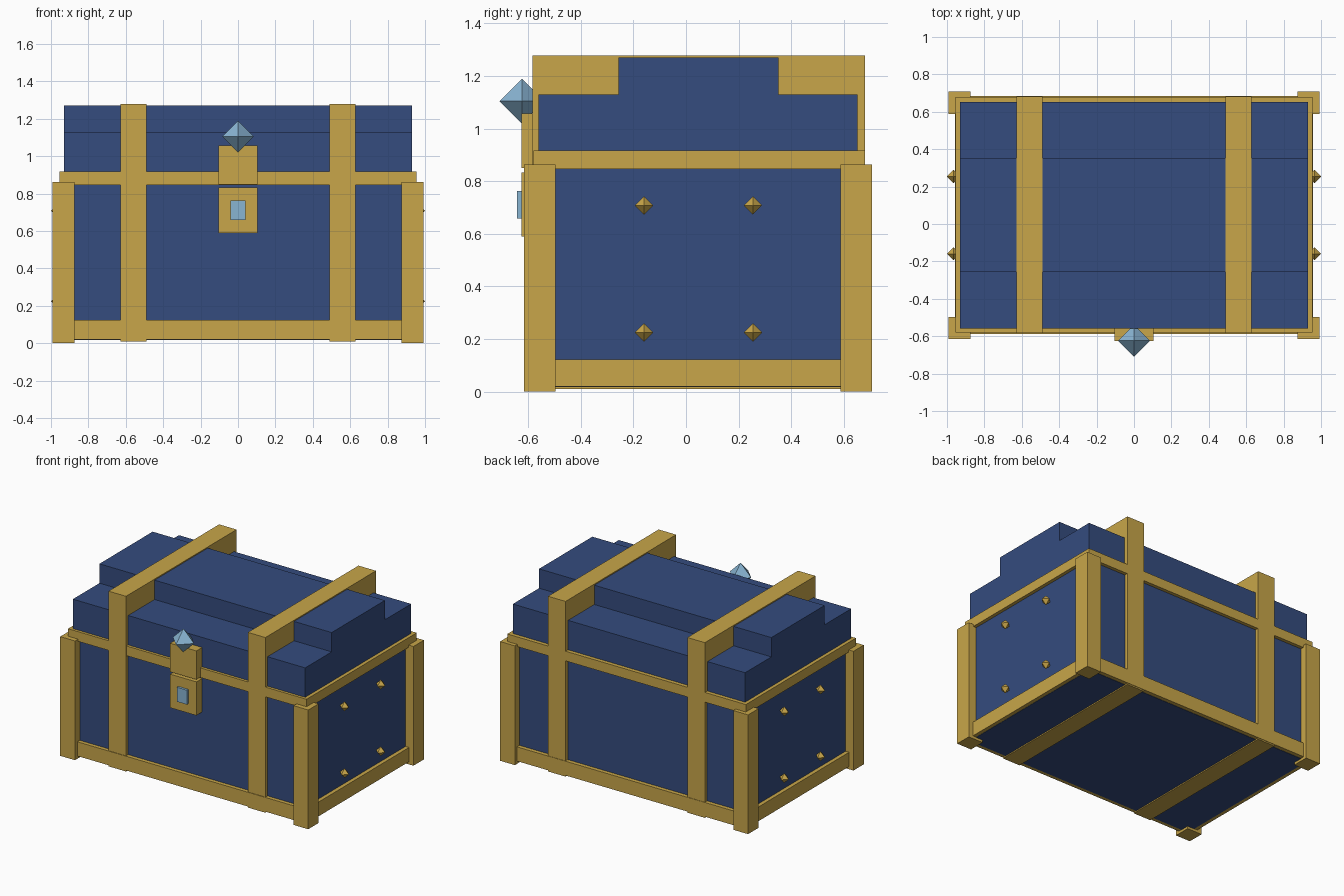
import bpy
import bmesh
from mathutils import Matrix, Vector

cube = bpy.data.objects.get("Cube")
if cube:
    bpy.data.objects.remove(cube, do_unlink=True)


def material(name, rgb):
    mat = bpy.data.materials.new(name)
    mat.use_nodes = True
    mat.diffuse_color = (*rgb, 1)
    mat.node_tree.nodes["Principled BSDF"].inputs["Base Color"].default_value = (*rgb, 1)
    return mat


blue = material("navy blue", (0.035, 0.072, 0.21))
gold = material("gold", (0.58, 0.38, 0.067))
crystal = material("pale blue crystal", (0.25, 0.46, 0.65))


def finish(name, bm, mat):
    bmesh.ops.recalc_face_normals(bm, faces=bm.faces)
    mesh = bpy.data.meshes.new(name)
    bm.to_mesh(mesh)
    bm.free()
    mesh.materials.append(mat)
    obj = bpy.data.objects.new(name, mesh)
    bpy.context.collection.objects.link(obj)
    return obj


def box(name, mat, x, y, z):
    """Box from (low, high) ranges on each axis."""
    bm = bmesh.new()
    spans = (x, y, z)
    size = Matrix.Diagonal([hi - lo for lo, hi in spans] + [1])
    centre = Vector([(lo + hi) / 2 for lo, hi in spans])
    bmesh.ops.create_cube(bm, size=1, matrix=Matrix.Translation(centre) @ size)
    return finish(name, bm, mat)


def octahedron(name, mat, centre, radius):
    """Two four-sided pyramids joined base to base."""
    bm = bmesh.new()
    c = Vector(centre)
    top, bottom = (bm.verts.new(c + Vector((0, 0, s * radius))) for s in (1, -1))
    ring = [bm.verts.new(c + Vector(d) * radius)
            for d in ((1, 0, 0), (0, 1, 0), (-1, 0, 0), (0, -1, 0))]
    for a, b in zip(ring, ring[1:] + ring[:1]):
        bm.faces.new((a, b, top))
        bm.faces.new((b, a, bottom))
    return finish(name, bm, mat)


def profile_prism(name, mat, points, half_width):
    """Extrude a (y, z) outline along x."""
    bm = bmesh.new()
    face = bm.faces.new([bm.verts.new((-half_width, y, z)) for y, z in points])
    out = bmesh.ops.extrude_face_region(bm, geom=[face])
    moved = [v for v in out["geom"] if isinstance(v, bmesh.types.BMVert)]
    bmesh.ops.translate(bm, verts=moved, vec=(2 * half_width, 0, 0))
    return finish(name, bm, mat)


# Chest body with the gold base and rim bands
box("chest_body", blue, (-0.93, 0.93), (-0.56, 0.655), (0.018, 0.88))
box("base_band", gold, (-0.958, 0.958), (-0.588, 0.684), (0.02, 0.123))
box("rim_band", gold, (-0.955, 0.955), (-0.58, 0.68), (0.847, 0.917))

# Stepped lid
profile_prism("stepped_lid", blue,
              [(-0.56, 0.9), (0.652, 0.9), (0.652, 1.13), (0.352, 1.13),
               (0.352, 1.27), (-0.257, 1.27), (-0.257, 1.13), (-0.56, 1.13)], 0.93)

# Straps, corner posts and side studs on both sides
for side, s in (("left", 1), ("right", -1)):
    box(f"{side}_strap", gold, sorted((s * 0.488, s * 0.628)), (-0.584, 0.681), (0.01, 1.278))
    for end, y in (("front", (-0.615, -0.497)), ("back", (0.588, 0.708))):
        box(f"{side}_{end}_post", gold, sorted((s * 0.875, s * 0.993)), y, (0, 0.863))
    for end, y in (("front", -0.16), ("back", 0.254)):
        for level, z in (("lower", 0.225), ("upper", 0.708)):
            octahedron(f"{side}_{end}_{level}_stud", gold, (s * 0.965, y, z), 0.035)

# Lock plates, keyhole stone and gem
box("lock_plate", gold, (-0.105, 0.105), (-0.626, -0.55), (0.59, 0.833))
box("hasp_plate", gold, (-0.105, 0.105), (-0.626, -0.55), (0.85, 1.057))
box("keyhole_stone", crystal, (-0.04, 0.04), (-0.643, -0.6), (0.658, 0.762))
octahedron("lid_gem", crystal, (0, -0.624, 1.105), 0.085)
